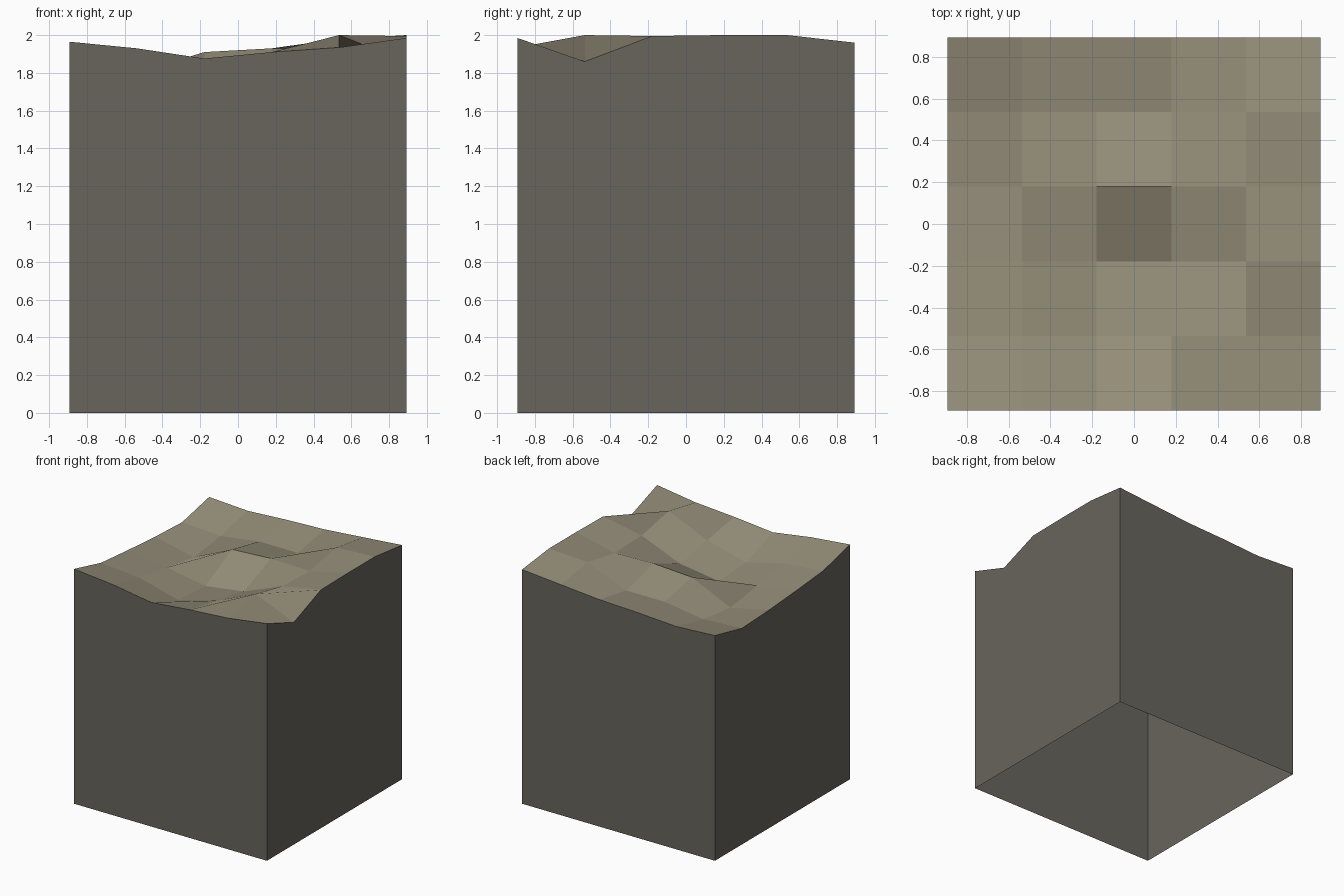
import bpy
import bmesh

HALF = 0.893
CELLS = 5
STEP = 2 * HALF / CELLS

# Ground heights, rows from front to back, each from -x to +x
HEIGHTS = [
    [1.965, 1.93, 1.876, 1.91, 1.935, 1.985],
    [1.88, 1.85, 1.76, 1.85, 2.0, 1.86],
    [1.85, 1.80, 1.74, 1.79, 1.93, 1.995],
    [1.825, 1.75, 1.91, 1.93, 1.92, 2.0],
    [1.81, 1.79, 1.84, 1.84, 1.98, 2.0],
    [1.885, 1.865, 1.886, 1.90, 1.93, 1.96],
]


def make_material(name, rgb):
    mat = bpy.data.materials.new(name)
    mat.use_nodes = True
    color = (*rgb, 1.0)
    mat.diffuse_color = color
    shader = next(n for n in mat.node_tree.nodes if n.type == 'BSDF_PRINCIPLED')
    shader.inputs["Base Color"].default_value = color
    shader.inputs["Roughness"].default_value = 0.9
    return mat


def make_object(name, bm, mat):
    mesh = bpy.data.meshes.new(name)
    bm.to_mesh(mesh)
    bm.free()
    mesh.materials.append(mat)
    obj = bpy.data.objects.new(name, mesh)
    bpy.context.scene.collection.objects.link(obj)
    return obj


def top_point(i, j):
    return (-HALF + i * STEP, -HALF + j * STEP, HEIGHTS[j][i])


cube = bpy.data.objects.get("Cube")
if cube:
    bpy.data.objects.remove(cube, do_unlink=True)

earth = make_material("dusty_earth", (0.305, 0.275, 0.195))
stone = make_material("dark_stone", (0.138, 0.130, 0.107))

# Uneven ground surface made of flat quads
bm = bmesh.new()
grid = [[bm.verts.new(top_point(i, j)) for i in range(CELLS + 1)]
        for j in range(CELLS + 1)]
for j in range(CELLS):
    for i in range(CELLS):
        bm.faces.new((grid[j][i], grid[j][i + 1],
                      grid[j + 1][i + 1], grid[j + 1][i]))
make_object("ground_surface", bm, earth)

# Four side walls following the ground edge, open underneath
n = CELLS
rim = ([(i, 0) for i in range(n)] + [(n, j) for j in range(n)]
       + [(n - i, n) for i in range(n)] + [(0, n - j) for j in range(n)])
bm = bmesh.new()
upper = [bm.verts.new(top_point(i, j)) for i, j in rim]
lower = [bm.verts.new((v.co.x, v.co.y, 0)) for v in upper]
for k in range(len(rim)):
    m = (k + 1) % len(rim)
    bm.faces.new((lower[k], lower[m], upper[m], upper[k]))
make_object("side_walls", bm, stone)
